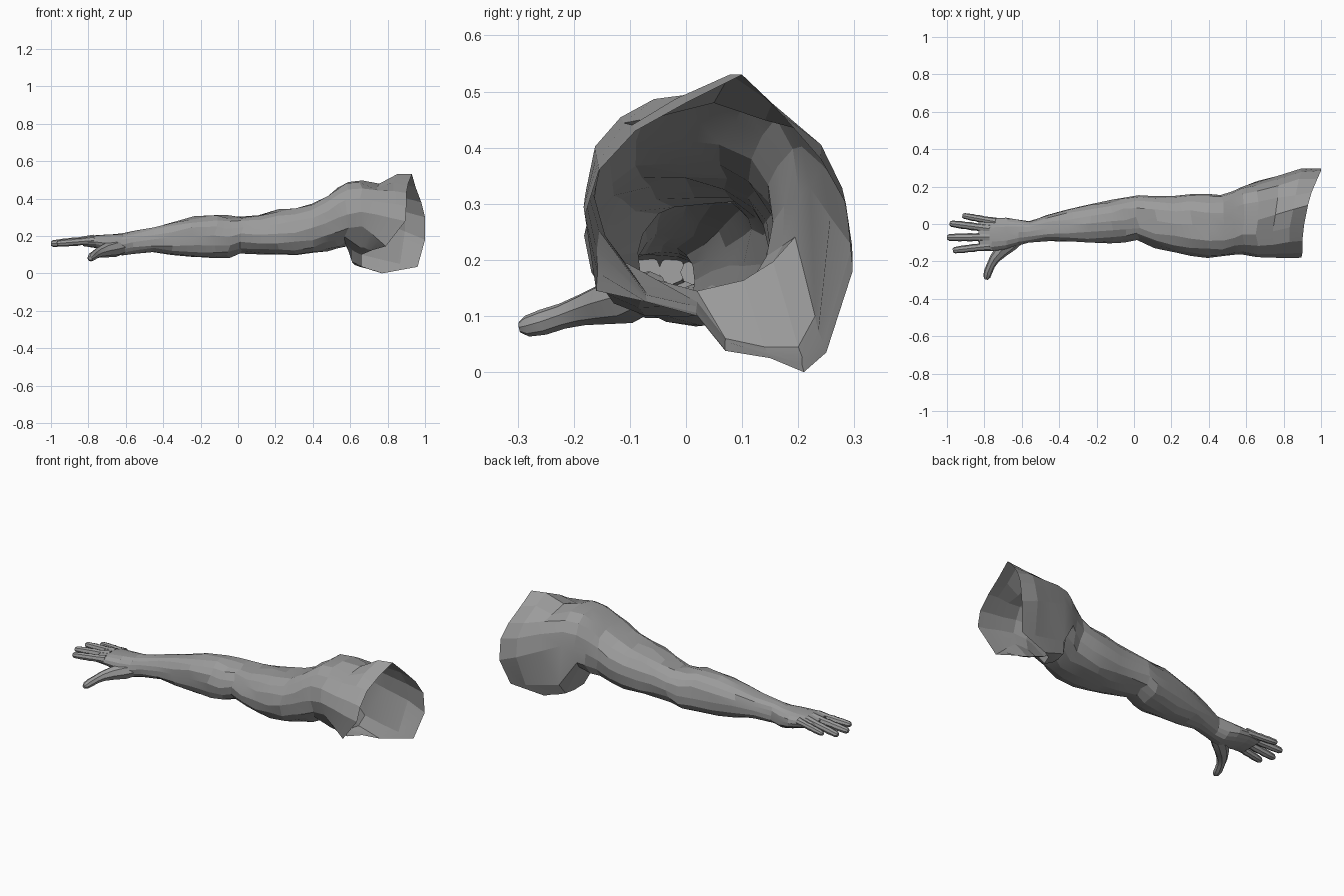
import bpy, bmesh, math, random
from mathutils import Vector

random.seed(4)
if "Cube" in bpy.data.objects:
    bpy.data.objects.remove(bpy.data.objects["Cube"])

skin = bpy.data.materials.new("grey_skin")
skin.use_nodes = True
GREY = (0.33, 0.33, 0.33, 1)
skin.diffuse_color = GREY
skin.node_tree.nodes["Principled BSDF"].inputs["Base Color"].default_value = GREY
SIDES = 16


def loft(name, rings, cap_start=True, cap_end=False, angle=10):
    """Skin a list of equal closed rings into one surface."""
    bm = bmesh.new()
    rows = [[bm.verts.new(p) for p in ring] for ring in rings]
    n = len(rows[0])
    for a, b in zip(rows, rows[1:]):
        for i in range(n):
            j = (i + 1) % n
            bm.faces.new((a[i], a[j], b[j], b[i]))
    if cap_start:
        bm.faces.new(rows[0][::-1])
    if cap_end:
        bm.faces.new(rows[-1])
    bmesh.ops.recalc_face_normals(bm, faces=bm.faces)
    mesh = bpy.data.meshes.new(name)
    bm.to_mesh(mesh)
    bm.free()
    mesh.materials.append(skin)
    obj = bpy.data.objects.new(name, mesh)
    bpy.context.collection.objects.link(obj)
    bpy.ops.object.select_all(action="DESELECT")
    obj.select_set(True)
    bpy.context.view_layer.objects.active = obj
    bpy.ops.object.shade_smooth_by_angle(angle=math.radians(angle))


def jitter(amount):
    return Vector([random.uniform(-amount, amount) for _ in range(3)])


def oval(x, y0, y1, z0, z1, rough=0.006):
    """Slightly boxy, uneven cross-section across the arm."""
    ring = []
    for i in range(SIDES):
        t = math.tau * i / SIDES
        u, v = (math.copysign(abs(k) ** 0.85, k) for k in (math.cos(t), math.sin(t)))
        d = jitter(rough)
        d.x *= 2
        ring.append(Vector((x, (y0 + y1) / 2 + (y1 - y0) / 2 * u,
                            (z0 + z1) / 2 + (z1 - z0) / 2 * v)) + d)
    return ring


# Palm to shoulder: x, front y, back y, bottom z, top z
sections = [
    (-.83, -.14, .015, .145, .19), (-.76, -.145, .03, .135, .205),
    (-.68, -.135, .035, .11, .21), (-.62, -.115, .025, .095, .215),
    (-.56, -.1, .015, .105, .225), (-.46, -.09, .045, .115, .245),
    (-.36, -.095, .075, .1, .27), (-.24, -.1, .105, .085, .3),
    (-.12, -.105, .13, .08, .315), (-.05, -.095, .145, .085, .305),
    (.02, -.085, .155, .11, .305), (.12, -.125, .15, .105, .315),
    (.22, -.155, .155, .095, .338), (.31, -.17, .16, .095, .35),
    (.4, -.18, .16, .105, .375), (.47, -.175, .155, .12, .42),
    (.53, -.165, .18, .135, .46), (.58, -.16, .205, .15, .49),
]
rings = [oval(*s, rough=.002 if s[0] < -.5 else .006) for s in sections]

# Open shoulder rim: the front wall is cut back low down,
# and a flap hangs below the armpit
rim = [Vector(p) for p in (
    (1, .297, .18), (1, .285, .3), (.98, .24, .38), (.95, .17, .46),
    (.93, .1, .53), (.91, 0, .48), (.9, -.09, .43), (.9, -.155, .36),
    (.895, -.18, .28), (.79, -.16, .145), (.72, -.07, .125), (.66, .02, .1),
    (.66, .07, .038), (.7, .15, .025), (.77, .21, 0), (.96, .25, .035))]
start = oval(.66, -.172, .225, .15, .5)
flap = {10: (.65, -.07, .14), 11: (.61, .02, .125), 12: (.61, .07, .06),
        13: (.625, .14, .045), 14: (.64, .2, .045), 15: (.66, .23, .1)}
for i, p in flap.items():
    start[i] = Vector(p)
rings.append(start)
for f, lift, bulge in ((.35, -.03, .01), (.7, .008, .02)):
    ring = []
    for i, (a, b) in enumerate(zip(start, rim)):
        p = a.lerp(b, f) + jitter(.004)
        if 2 < i < 6:
            p.z += lift
        elif i < 3:
            p.y += bulge
        ring.append(p)
    rings.append(ring)
rings.append(rim)
loft("arm_and_palm", rings)


def digit(name, path, radii, sides=8):
    """Tapered tube along a path, capped at both ends."""
    pts = [Vector(p) for p in path]
    tube = []
    for i, p in enumerate(pts):
        d = (pts[min(i + 1, len(pts) - 1)] - pts[max(i - 1, 0)]).normalized()
        side = d.cross(Vector((0, 0, 1))).normalized()
        up = side.cross(d)
        tube.append([p + radii[i] * (side * math.cos(math.tau * k / sides)
                                     + up * math.sin(math.tau * k / sides))
                     for k in range(sides)])
    loft(name, tube, True, True, 30)


# Fingers: knuckle and tip, swelling slightly at each joint
fingers = {
    "little_finger": ((-.74, .012, .178), (-.917, .045, .165), .018),
    "ring_finger": ((-.77, -.025, .181), (-.985, .003, .16), .02),
    "middle_finger": ((-.77, -.07, .181), (-1, -.072, .158), .021),
    "index_finger": ((-.77, -.118, .176), (-.968, -.141, .16), .02),
}
steps = (0, .25, .36, .46, .6, .7, .82, .95, 1)
widths = (1.25, 1.05, .97, 1.08, .95, 1.02, .93, .85, .5)
for name, (base, tip, r) in fingers.items():
    a, b = Vector(base), Vector(tip)
    digit(name, [a.lerp(b, t) for t in steps], [r * w for w in widths])

# Thumb, angled forward and down from the wrist
digit("thumb",
      [(-.6, -.06, .145), (-.66, -.1, .132), (-.71, -.145, .122), (-.745, -.185, .111),
       (-.765, -.22, .1), (-.78, -.255, .089), (-.787, -.283, .082), (-.79, -.296, .08)],
      [.035, .045, .037, .028, .023, .023, .019, .01])
